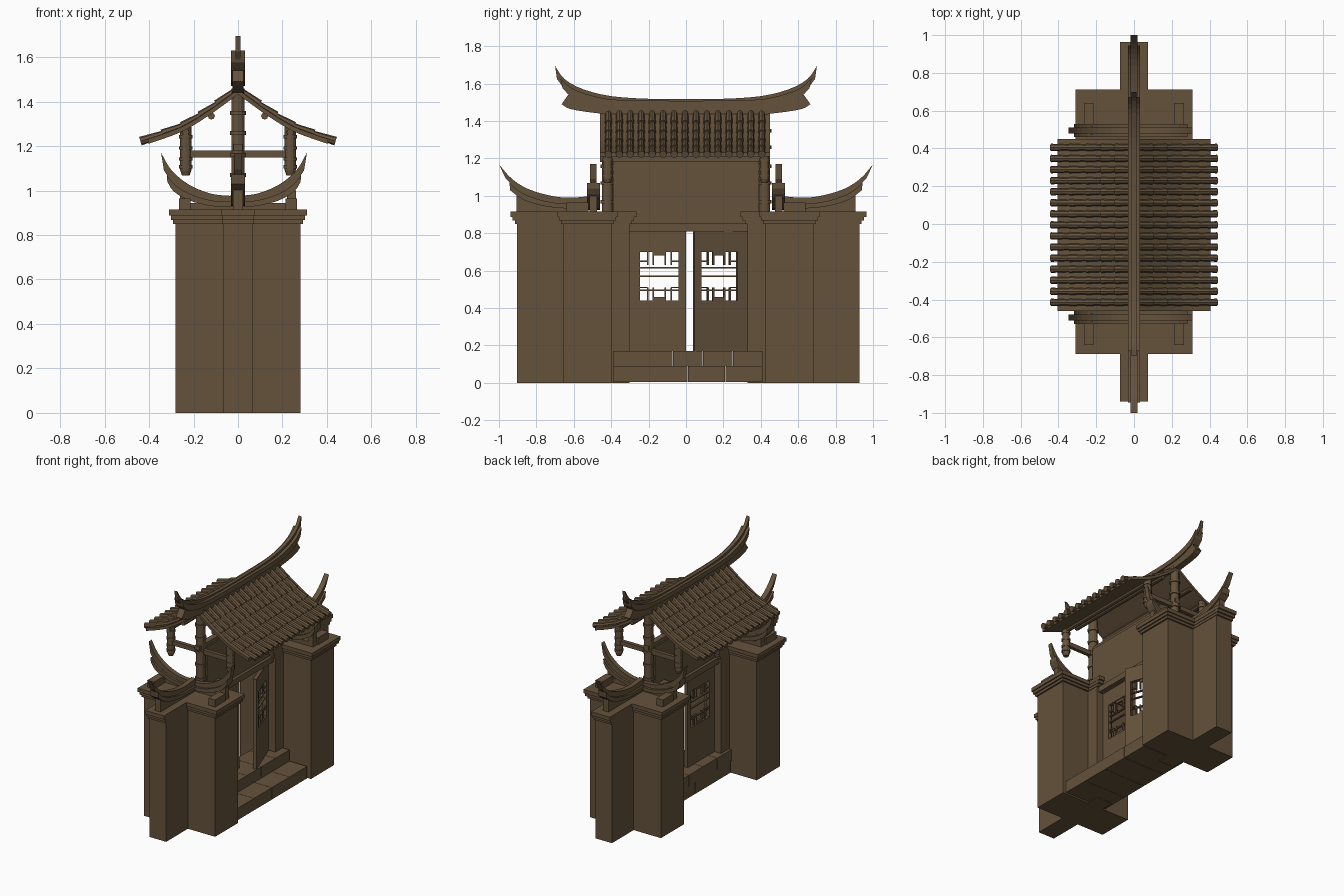
import bpy, bmesh, math
from mathutils import Vector, Matrix

cube = bpy.data.objects.get("Cube")
if cube:
    bpy.data.objects.remove(cube)

wood = bpy.data.materials.new("weathered brown")
wood.use_nodes = True
BROWN = (0.13, 0.085, 0.045, 1)
wood.diffuse_color = BROWN
wood.node_tree.nodes["Principled BSDF"].inputs["Base Color"].default_value = BROWN


def finish(name, bm):
    bmesh.ops.recalc_face_normals(bm, faces=bm.faces)
    mesh = bpy.data.meshes.new(name)
    bm.to_mesh(mesh)
    bm.free()
    mesh.materials.append(wood)
    obj = bpy.data.objects.new(name, mesh)
    bpy.context.collection.objects.link(obj)
    return obj


def add_box(bm, x, y, z):
    size = (x[1] - x[0], y[1] - y[0], z[1] - z[0])
    mid = Vector((x[0] + x[1], y[0] + y[1], z[0] + z[1])) / 2
    bmesh.ops.create_cube(bm, size=1, matrix=Matrix.Translation(mid) @ Matrix.Diagonal((*size, 1)))


def box(name, x, y, z):
    bm = bmesh.new()
    add_box(bm, x, sorted(y), z)
    return finish(name, bm)


def add_rod(bm, a, b, r1, r2, sides=10):
    a, b = Vector(a), Vector(b)
    turn = (b - a).to_track_quat('Z', 'Y').to_matrix().to_4x4()
    bmesh.ops.create_cone(bm, cap_ends=True, segments=sides, radius1=r1, radius2=r2,
                          depth=(b - a).length, matrix=Matrix.Translation((a + b) / 2) @ turn)


def extrude(name, outline, axis, lo, hi):
    """Extrude a flat outline along x, y or z."""
    place = {'x': lambda u, v, w: (w, u, v), 'y': lambda u, v, w: (u, w, v),
             'z': lambda u, v, w: (u, v, w)}[axis]
    bm = bmesh.new()
    rings = [[bm.verts.new(place(u, v, w)) for u, v in outline] for w in (lo, hi)]
    bm.faces.new(rings[0])
    bm.faces.new(rings[1])
    for i in range(len(outline)):
        j = (i + 1) % len(outline)
        bm.faces.new((rings[0][i], rings[0][j], rings[1][j], rings[1][i]))
    return finish(name, bm)


def curve(pts, steps=3):
    """Round a short list of points with a spline."""
    p = [Vector(q) for q in pts]
    p = [2 * p[0] - p[1]] + p + [2 * p[-1] - p[-2]]
    out = []
    for a, b, c, d in zip(p, p[1:], p[2:], p[3:]):
        for k in range(steps):
            t = k / steps
            out.append((2 * b + (c - a) * t + (2 * a - 5 * b + 4 * c - d) * t * t
                        + (3 * b - a - 3 * c + d) * t ** 3) / 2)
    return [tuple(q) for q in out + [p[-2]]]


def both_ends(half, shift=0.0):
    """Mirror a half outline that starts and ends on the centre line."""
    return [(u + shift, v) for u, v in half] + [(shift - u, v) for u, v in half[-2:0:-1]]


# Corner pillars: cross-shaped plan with stepped caps
def cross(s, g, wing):
    o, a, b, i = .915 + wing, .67 + g, .41 - g, .315 - wing
    w, m = .065 + g * .3, .28 + g
    half = [(w, o), (w, a), (m, a), (m, b), (w, b), (w, i)]
    pts = half + [(-x, y) for x, y in reversed(half)]
    return [(x, .0125 + s * y) for x, y in pts]


for s, side in ((-1, "front"), (1, "back")):
    extrude(side + "_pillar", cross(s, 0, 0), 'z', 0, .855)
    for k, (g, wing, z0, z1) in enumerate(((.012, .012, .85, .868), (.022, .025, .868, .888),
                                           (.03, .037, .888, .915))):
        extrude(f"{side}_pillar_cap_{k + 1}", cross(s, g, wing), 'z', z0, z1)

    # Swept ridge over the outer wing
    top = curve([(1.0, 1.168), (.93, 1.09), (.84, 1.035), (.72, 1.0), (.62, .99), (.5, 1.0)])
    low = curve([(.5, .955), (.68, .96), (.8, .985), (.9, 1.03), (.965, 1.095)])
    extrude(side + "_wing_ridge", [(s * u, v) for u, v in top + low], 'x', -.018, .018)
    under = curve([(.5, .93), (.68, .935), (.8, .955), (.88, .985), (.94, 1.03)])
    extrude(side + "_wing_ridge_base", [(s * u, v) for u, v in low[::-1] + under][1:], 'x', -.032, .032)
    extrude(side + "_wing_ridge_wall", [(s * u, v) for u, v in
            ((.52, .91), (.905, .91), (.905, 1.02), (.8, .97), (.52, .945))], 'x', -.022, .022)

    # Swept ridge across the pillar, with its footing and end blocks
    yc = s * .495
    top = curve([(0, .975), (.1, .985), (.2, 1.025), (.28, 1.09), (.328, 1.17)])
    low = curve([(.315, 1.09), (.27, 1.03), (.2, .985), (.1, .955), (0, .95)])
    under = curve([(0, .925), (.1, .93), (.2, .955), (.27, .995), (.3, 1.04)])
    extrude(side + "_cross_ridge", both_ends(top + low, -.018), 'y', yc - .017, yc + .017)
    extrude(side + "_cross_ridge_base", both_ends(under + low[1:], -.018), 'y', yc - .034, yc + .034)
    box(side + "_cross_ridge_wall", (-.25, .25), (yc - .02, yc + .02), (.91, .945))
    for x in (-.24, .24):
        box(side + "_ridge_end_block", (x - .026, x + .026), (s * .52, s * .64), (.91, .965))
        box(side + "_ridge_end_post", (x - .02, x + .02), (yc - .02, yc + .02), (.91, 1.0))

    # Roof posts with collars, hanging posts and tie beam
    yp = s * .42
    bm = bmesh.new()
    add_rod(bm, (0, yp, .91), (0, yp, 1.46), .03, .03, 12)
    for z in (.96, 1.06, 1.15, 1.25, 1.34):
        add_rod(bm, (0, yp, z), (0, yp, z + .018), .037, .037, 12)
    finish(side + "_king_post", bm)
    for x in (-.235, .235):
        bm = bmesh.new()
        add_rod(bm, (x, yp, 1.09), (x, yp, 1.285), .025, .025, 12)
        add_rod(bm, (x, yp, 1.068), (x, yp, 1.09), .017, .025, 12)
        for z in (1.1, 1.135, 1.185, 1.235):
            add_rod(bm, (x, yp, z), (x, yp, z + .014), .03, .03, 12)
        finish(side + "_hanging_post", bm)
    box(side + "_tie_beam", (-.235, .235), (yp - .013, yp + .013), (1.148, 1.18))

# Stone steps laid as blocks
for name, x0, x1, z0, z1, n in (("lower_step", -.08, .26, .005, .09, 4),
                                ("upper_step", -.085, .12, .09, .17, 5)):
    bm = bmesh.new()
    w = .80 / n
    for k in range(n):
        y = -.39 + k * w
        add_box(bm, (x0, x1), (y + .001, y + w - .001), (z0, z1))
    finish(name, bm)

# Panel above the doorway and lintel
box("upper_wall", (-.03, .03), (-.39, .39), (.83, 1.185))
box("lintel", (-.05, .05), (-.305, .33), (.81, .852))
box("wall_top_beam", (-.02, .02), (-.46, .45), (1.18, 1.21))


# Door leaves with lattice windows, built from the hinge outwards
def door(name, hinge_y, s, angle):
    bm = bmesh.new()
    t = (-.013, .013)
    h0, h1, w0, w1 = .057, .262, .44, .70
    mid = (h0 + h1) / 2
    for y, z in (((0, h0), (.17, .81)), ((h1, .302), (.17, .81)),
                 ((h0, h1), (.17, w0)), ((h0, h1), (w1, .81))):
        add_box(bm, t, y, z)
    bar = .004
    thin = (-.007, .007)
    for z in (w0 + .055, .57, w1 - .085):
        add_box(bm, thin, (h0, h1), (z - bar, z + bar))
    for y in (h0 + .04, mid - .032, mid + .032, h1 - .04):
        for z in ((w0, w0 + .07), (w1 - .07, w1)):
            add_box(bm, thin, (y - bar, y + bar), z)
    for y in ((h0, h0 + .04), (h1 - .04, h1)):
        for z in (w0 + .07, w1 - .05):
            add_box(bm, thin, y, (z - bar, z + bar))
    for z in ((w0, w0 + .018), (w1 - .018, w1)):
        add_box(bm, thin, (mid - .032, mid + .032), z)
    bmesh.ops.transform(bm, verts=bm.verts, matrix=Matrix.Translation((0, hinge_y, 0))
                        @ Matrix.Rotation(angle, 4, 'Z') @ Matrix.Diagonal((1, s, 1, 1)))
    finish(name, bm)


door("closed_door", -.302, 1, 0)
door("open_door", .325, -1, math.radians(20))

# Roof slopes: curved deck, rows of barrel tiles and purlins
slope = [(.0, 1.455), (.09, 1.388), (.165, 1.337), (.245, 1.29), (.335, 1.255), (.433, 1.222)]
for s, side in ((-1, "right"), (1, "left")):
    deck = curve(slope[:-1] + [(.405, 1.232)], 2)
    outline = [(s * x, z) for x, z in deck] + [(s * x, z - .022) for x, z in reversed(deck)]
    extrude(side + "_roof_deck", outline, 'y', -.46, .45)
    bm = bmesh.new()
    for row in range(15):
        y = -.415 + row * .0586
        for (xa, za), (xb, zb) in zip(slope, slope[1:]):
            add_rod(bm, (s * xa, y, za), (s * (xb + .006), y, zb), .015, .02, 8)
    tiles = finish(side + "_roof_tiles", bm)
    bm = bmesh.new()
    for x, z in ((.235, 1.262), (.12, 1.335)):
        add_rod(bm, (s * x, -.45, z), (s * x, .44, z), .016, .016, 8)
    finish(side + "_purlins", bm)

# Main ridge in three layers with upswept ends
top = curve([(0, 1.517), (.2, 1.519), (.4, 1.533), (.55, 1.57), (.65, 1.625), (.7, 1.695)])
low = curve([(.69, 1.625), (.64, 1.565), (.55, 1.515), (.4, 1.485), (0, 1.475)])
extrude("ridge_crest", both_ends(top + low), 'x', -.012, .012)
top = curve([(0, 1.508), (.35, 1.512), (.5, 1.535), (.61, 1.575), (.672, 1.63)])
low = curve([(.66, 1.575), (.61, 1.53), (.5, 1.495), (.35, 1.48), (0, 1.47)])
extrude("ridge_band", both_ends(top + low), 'x', -.032, .032)
top = curve([(0, 1.48), (.35, 1.485), (.5, 1.5), (.58, 1.525), (.63, 1.54)])
low = curve([(.665, 1.49), (.62, 1.465), (.5, 1.445), (.35, 1.435), (0, 1.435)])
extrude("ridge_base", both_ends(top + low), 'x', -.024, .024)
